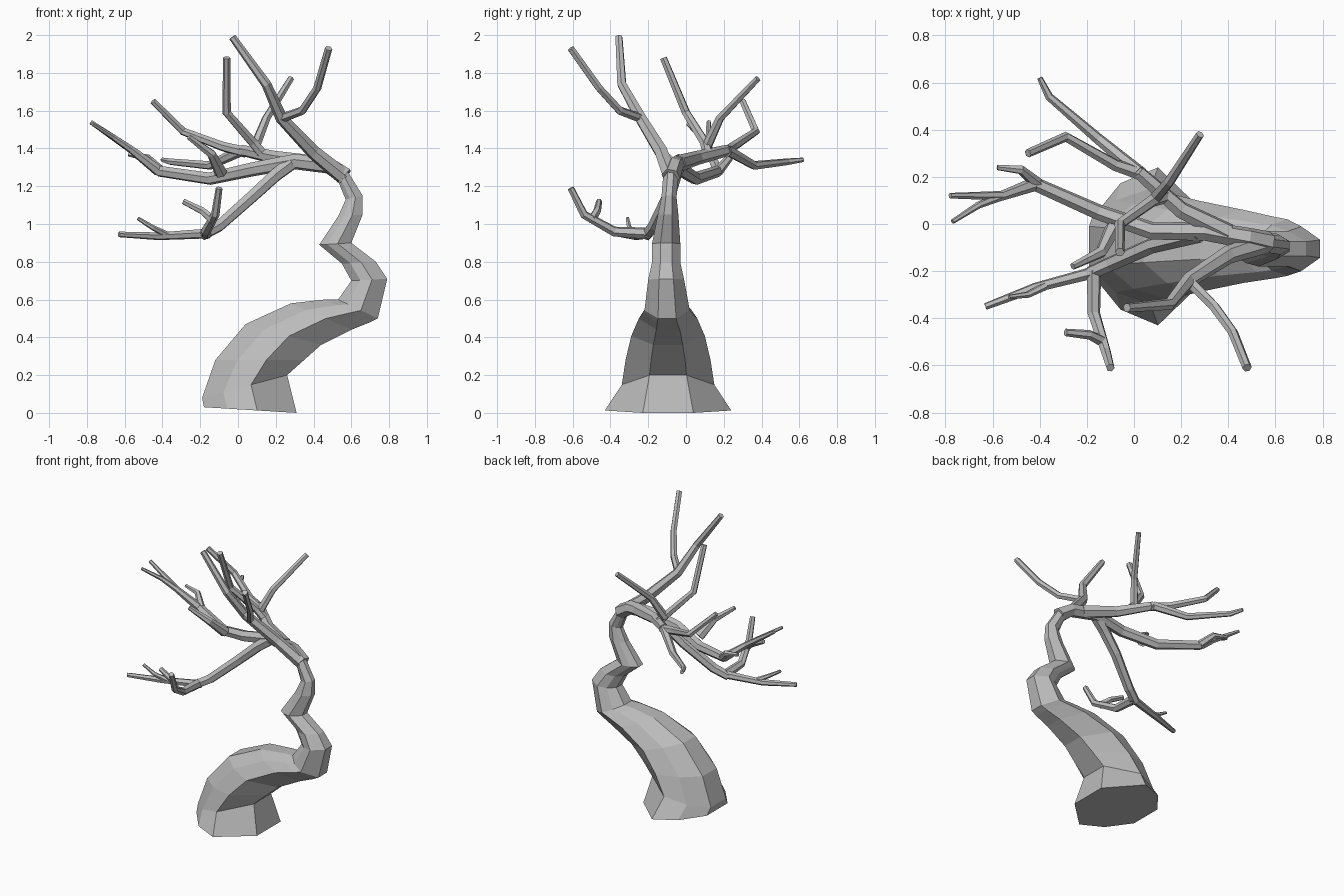
import bpy
import bmesh
from math import cos, sin, tau
from mathutils import Vector

default_cube = bpy.data.objects.get("Cube")
if default_cube:
    bpy.data.objects.remove(default_cube, do_unlink=True)

# Single bark colour
bark = bpy.data.materials.new("grey_bark")
bark.use_nodes = True
grey = (.5, .5, .5, 1)
bark.diffuse_color = grey
bark.node_tree.nodes["Principled BSDF"].inputs["Base Color"].default_value = grey


def loft(name, rings):
    """Skin a list of equal-sized point rings into a capped, flat-shaded object."""
    bm = bmesh.new()
    loops = [[bm.verts.new(point) for point in ring] for ring in rings]
    count = len(loops[0])
    for lower, upper in zip(loops, loops[1:]):
        for i in range(count):
            j = (i + 1) % count
            bm.faces.new((lower[i], lower[j], upper[j], upper[i]))
    bm.faces.new(loops[0][::-1])
    bm.faces.new(loops[-1])
    bmesh.ops.recalc_face_normals(bm, faces=bm.faces[:])
    mesh = bpy.data.meshes.new(name)
    bm.to_mesh(mesh)
    bm.free()
    mesh.materials.append(bark)
    branch_object = bpy.data.objects.new(name, mesh)
    bpy.context.collection.objects.link(branch_object)
    return branch_object


def branch(name, start_radius, end_radius, *path, sides=6):
    """Sweep a tapering polygon along a path, mitred at the bends."""
    points = [Vector(p) for p in path]
    last = len(points) - 1
    side = None
    rings = []
    for i, point in enumerate(points):
        before = points[max(i - 1, 0)]
        after = points[min(i + 1, last)]
        into = (point - before).normalized()
        out = (after - point).normalized()
        tangent = (into + out).normalized()
        # Carry the previous side vector along so the tube does not twist
        reference = side or tangent.orthogonal()
        side = (reference - tangent * reference.dot(tangent)).normalized()
        across = tangent.cross(side)
        radius = start_radius + (end_radius - start_radius) * i / last
        rings.append([
            point + radius * (side * cos(tau * k / sides) + across * sin(tau * k / sides))
            for k in range(sides)
        ])
    return loft(name, rings)


def trunk_ring(left_x, left_z, right_x, right_z, front_y, back_y):
    """Tilted trunk section between an inner and an outer edge point."""
    section = [(1, .4), (1, -.4), (.15, -1), (-.5, -.8),
               (-1, -.35), (-1, .35), (-.5, .8), (.15, 1)]
    ring = []
    for u, v in section:
        t = (u + 1) / 2
        ring.append(Vector((
            left_x + (right_x - left_x) * t,
            front_y + (back_y - front_y) * (v + 1) / 2,
            left_z + (right_z - left_z) * t,
        )))
    return ring


# Twisted trunk: inner edge, outer edge, front and back extent
loft("trunk", [trunk_ring(*values) for values in (
    (-.18, .03, .31, 0, -.43, .24),
    (-.19, .08, .26, .2, -.34, .15),
    (-.12, .28, .35, .28, -.32, .13),
    (.04, .47, .44, .36, -.29, .1),
    (.28, .58, .6, .44, -.25, .06),
    (.46, .6, .7, .48, -.23, .03),
    (.53, .6, .74, .5, -.22, .02),
    (.6, .7, .79, .71, -.2, -.01),
    (.55, .79, .73, .8, -.18, -.03),
    (.43, .89, .6, .9, -.18, -.03),
    (.53, 1.04, .66, 1.05, -.15, -.04),
    (.57, 1.13, .66, 1.15, -.13, -.05),
    (.52, 1.25, .58, 1.28, -.12, -.04),
)])

# Front limb, rising and forking in two
branch("front_limb", .045, .02,
       (.56, -.08, 1.25), (.4, -.13, 1.38), (.23, -.24, 1.56),
       (.15, -.34, 1.74), (-.03, -.355, 1.99))
branch("front_limb_fork", .025, .02,
       (.23, -.24, 1.56), (.34, -.35, 1.6), (.42, -.46, 1.72), (.48, -.61, 1.93))

# Side limb, reaching over the base
branch("side_limb", .05, .03,
       (.57, -.08, 1.25), (.48, -.06, 1.31), (.3, -.03, 1.33), (.08, -.03, 1.29),
       (-.15, .05, 1.24), (-.42, .17, 1.28))
branch("side_limb_tip", .03, .012,
       (-.42, .17, 1.28), (-.56, .12, 1.39), (-.78, .12, 1.54))
branch("side_limb_fork", .02, .01,
       (-.56, .12, 1.39), (-.66, .08, 1.46), (-.77, .01, 1.53))
branch("side_limb_twig", .028, .012,
       (-.41, .17, 1.28), (-.48, .23, 1.35), (-.58, .24, 1.37))
branch("side_limb_spur", .035, .015,
       (-.09, -.02, 1.27), (-.14, -.12, 1.37), (-.26, -.18, 1.46))

# Back limb with two long ends and two upright shoots
branch("back_limb", .045, .03,
       (.4, -.04, 1.32), (.2, .06, 1.35), (.02, .22, 1.39))
branch("back_limb_low_end", .03, .012,
       (.02, .22, 1.39), (-.15, .36, 1.31), (-.36, .54, 1.33), (-.4, .62, 1.34))
branch("back_limb_high_end", .03, .018,
       (.04, .21, 1.38), (-.08, .25, 1.41), (-.29, .37, 1.49), (-.45, .3, 1.65))
branch("tall_shoot", .03, .02,
       (.14, .12, 1.36), (.08, .1, 1.43), (-.06, 0, 1.59), (-.06, -.12, 1.88))
branch("back_shoot", .028, .018,
       (.09, .11, 1.41), (.15, .18, 1.56), (.28, .38, 1.77))

# Hanging limb, dropping low and spreading forward
branch("hanging_limb", .04, .03,
       (.28, -.04, 1.32), (.2, -.06, 1.26), (.08, -.09, 1.15),
       (-.1, -.17, .99), (-.19, -.21, .94))
branch("hanging_limb_side_end", .027, .015,
       (-.15, -.2, .95), (-.42, -.27, .935), (-.63, -.35, .945))
branch("hanging_limb_side_twig", .018, .01,
       (-.37, -.26, .94), (-.45, -.3, .98), (-.53, -.31, 1.03))
branch("hanging_limb_front_end", .032, .018,
       (-.17, -.2, .95), (-.17, -.38, .96), (-.12, -.54, 1.05), (-.1, -.61, 1.19))
branch("hanging_limb_front_twig", .025, .016,
       (-.13, -.5, 1.02), (-.19, -.47, 1.07), (-.29, -.46, 1.12))
